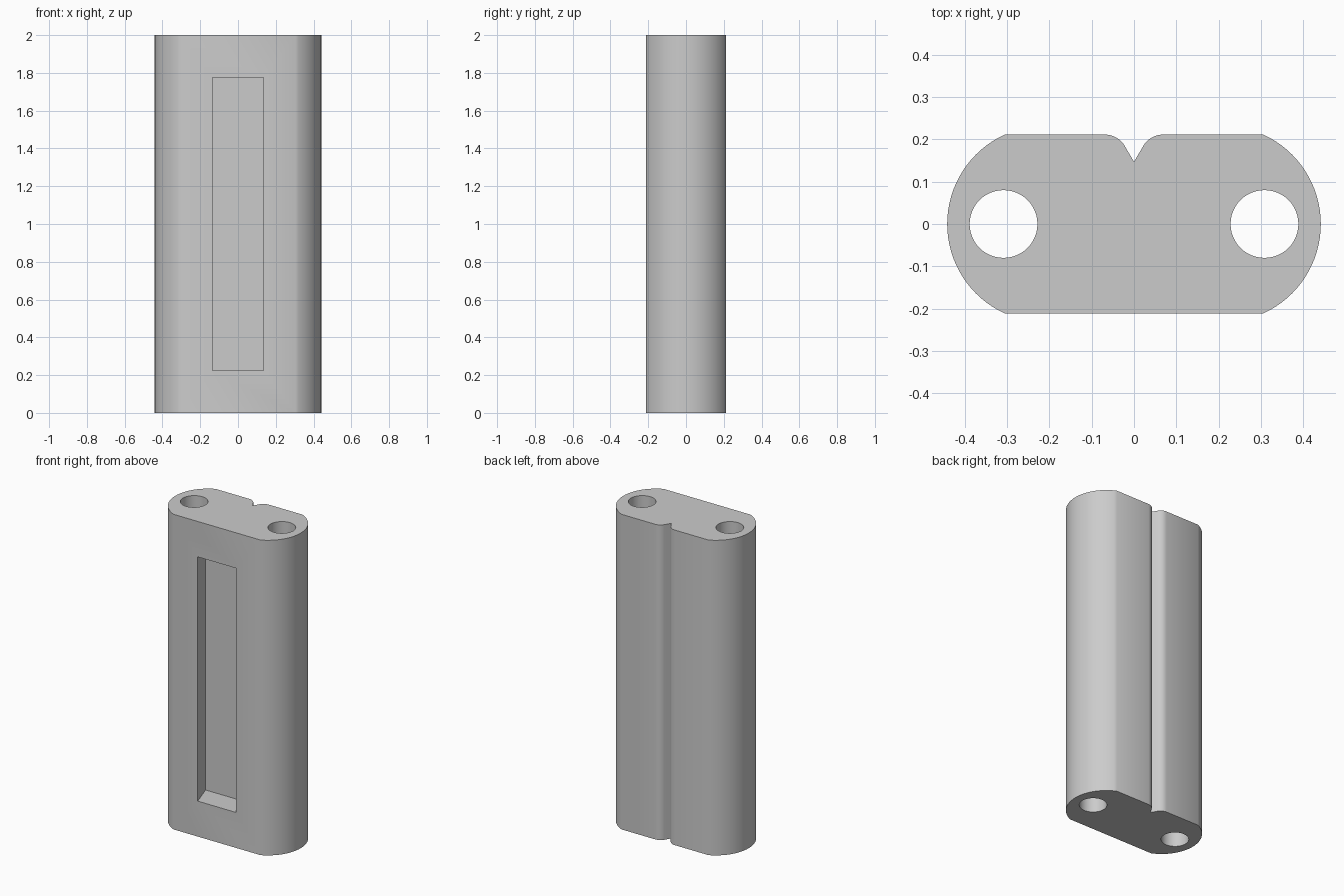
import bpy, bmesh
from math import sin, cos, pi, atan2, radians
from mathutils import Vector

cube = bpy.data.objects.get("Cube")
if cube:
    bpy.data.objects.remove(cube, do_unlink=True)

HEIGHT = 2.0
HALF_DEPTH = 0.211
HALF_WIDTH = 0.441
END_CENTRE = 0.209
END_RADIUS = HALF_WIDTH - END_CENTRE

grey = bpy.data.materials.new("light_grey")
grey.use_nodes = True
grey.diffuse_color = (0.6, 0.6, 0.6, 1)
grey.node_tree.nodes["Principled BSDF"].inputs["Base Color"].default_value = (0.6, 0.6, 0.6, 1)


def prism(name, outline, z0, z1):
    """Extrude an xy outline from z0 to z1."""
    bm = bmesh.new()
    face = bm.faces.new([bm.verts.new((x, y, z0)) for x, y in outline])
    top = bmesh.ops.extrude_face_region(bm, geom=[face])["geom"]
    verts = [v for v in top if isinstance(v, bmesh.types.BMVert)]
    bmesh.ops.translate(bm, verts=verts, vec=Vector((0, 0, z1 - z0)))
    bmesh.ops.recalc_face_normals(bm, faces=bm.faces)
    mesh = bpy.data.meshes.new(name)
    bm.to_mesh(mesh)
    bm.free()
    mesh.materials.append(grey)
    obj = bpy.data.objects.new(name, mesh)
    bpy.context.collection.objects.link(obj)
    return obj


def arc(cx, cy, r, a0, a1, n):
    return [(cx + r * cos(a0 + (a1 - a0) * i / n),
             cy + r * sin(a0 + (a1 - a0) * i / n)) for i in range(n + 1)]


# Half outline: rounded end, then the rolled lip of the rear groove
end_angle = atan2(HALF_DEPTH, 0.305 - END_CENTRE)
half = arc(END_CENTRE, 0, END_RADIUS, -end_angle, end_angle, 32)
half = [(x, max(-HALF_DEPTH, min(HALF_DEPTH, y))) for x, y in half]
lip = 0.053
half += arc(0.068, HALF_DEPTH - lip, lip, pi / 2, pi / 2 + radians(60), 10)
outline = half + [(0, 0.147)] + [(-x, y) for x, y in reversed(half)]
body = prism("body", outline, 0, HEIGHT)

# Cutters: two through holes and an undercut front pocket
cutters = [prism("hole_cutter", arc(side * 0.308, 0, 0.08, 0, 2 * pi, 48)[:-1],
                 -0.1, HEIGHT + 0.1) for side in (-1, 1)]
front, floor = -HALF_DEPTH, -HALF_DEPTH + 0.15
slot = [(-0.135, front - 0.05), (0.135, front - 0.05), (0.135, front),
        (0.185, floor), (-0.185, floor), (-0.135, front)]
cutters.append(prism("pocket_cutter", slot, 0.225, 1.775))

bpy.context.view_layer.objects.active = body
for cutter in cutters:
    mod = body.modifiers.new("cut", 'BOOLEAN')
    mod.operation = 'DIFFERENCE'
    mod.solver = 'EXACT'
    mod.object = cutter
    bpy.ops.object.modifier_apply(modifier=mod.name)
    bpy.data.objects.remove(cutter, do_unlink=True)

# Smooth the curved walls, keep the rims sharp
bpy.ops.object.select_all(action='DESELECT')
body.select_set(True)
bpy.ops.object.shade_smooth_by_angle(angle=radians(30))
